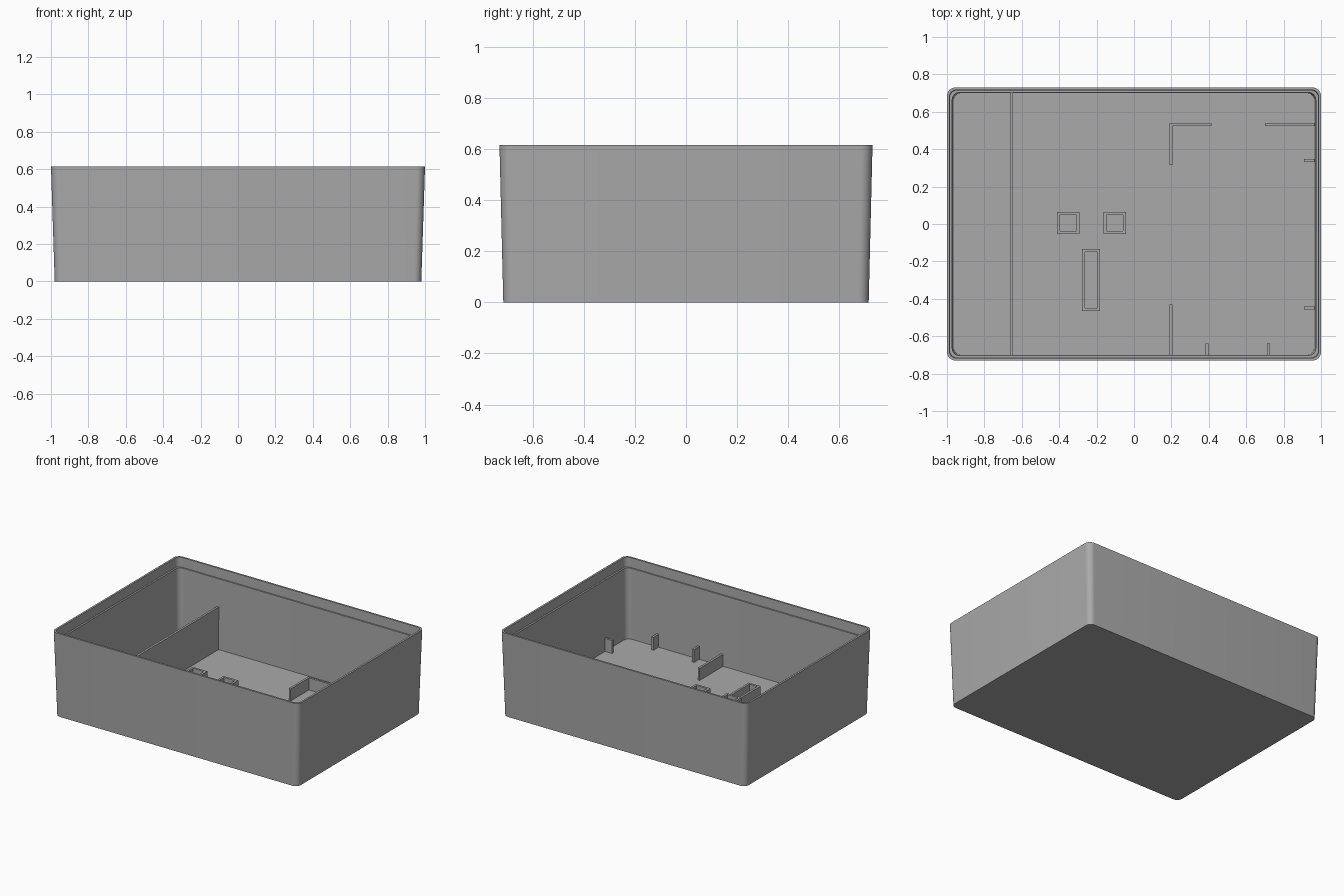
import bpy
import bmesh
import math

if "Cube" in bpy.data.objects:
    bpy.data.objects.remove(bpy.data.objects["Cube"], do_unlink=True)

grey = bpy.data.materials.new("plain grey")
grey.use_nodes = True
colour = (0.4, 0.4, 0.4, 1)
grey.diffuse_color = colour
grey.node_tree.nodes["Principled BSDF"].inputs["Base Color"].default_value = colour

FLOOR = 0.03
SINK = 0.02  # interior parts start slightly inside the floor


def outline(hx, hy, r, z, cx=0, cy=0, steps=8):
    """Rectangle with optional rounded corners, counter-clockwise."""
    points = []
    for i, (sx, sy) in enumerate([(1, 1), (-1, 1), (-1, -1), (1, -1)]):
        for k in range(steps + 1 if r else 1):
            a = math.pi / 2 * (i + k / steps)
            points.append((cx + sx * (hx - r) + r * math.cos(a),
                           cy + sy * (hy - r) + r * math.sin(a), z))
    return points


def loft(name, rings, caps=True):
    """Skin a stack of outlines; without caps, the last joins the first."""
    bm = bmesh.new()
    loops = [[bm.verts.new(p) for p in ring] for ring in rings]
    pairs = list(zip(loops, loops[1:]))
    if caps:
        bm.faces.new(loops[0][::-1])
        bm.faces.new(loops[-1])
    else:
        pairs.append((loops[-1], loops[0]))
    for a, b in pairs:
        for i in range(len(a)):
            j = (i + 1) % len(a)
            bm.faces.new((a[i], a[j], b[j], b[i]))
    bmesh.ops.recalc_face_normals(bm, faces=bm.faces)
    mesh = bpy.data.meshes.new(name)
    bm.to_mesh(mesh)
    bm.free()
    mesh.materials.append(grey)
    obj = bpy.data.objects.new(name, mesh)
    bpy.context.collection.objects.link(obj)
    return obj


def plate(name, x0, x1, y0, y1, top):
    """Upright wall standing on the floor."""
    args = ((x1 - x0) / 2, (y1 - y0) / 2, 0)
    centre = ((x0 + x1) / 2, (y0 + y1) / 2)
    loft(name, [outline(*args, z, *centre) for z in (SINK, top)])


def socket(name, cx, cy, hx, hy, top, wall):
    """Open rectangular tube standing on the floor."""
    sections = [(0, SINK), (0, top), (wall, top), (wall, SINK)]
    loft(name, [outline(hx - w, hy - w, 0, z, cx, cy) for w, z in sections],
         caps=False)


# Tapered tray with a stepped rim
tray = loft("tray_shell", [
    outline(0.98, 0.715, 0.04, 0),
    outline(1.0, 0.73, 0.045, 0.615),
    outline(0.986, 0.716, 0.034, 0.615),
    outline(0.984, 0.714, 0.034, 0.545),
    outline(0.972, 0.704, 0.04, 0.545),
    outline(0.965, 0.70, 0.04, FLOOR),
])
bpy.ops.object.select_all(action="DESELECT")
tray.select_set(True)
bpy.context.view_layer.objects.active = tray
bpy.ops.object.shade_smooth_by_angle(angle=math.radians(30))

# Tall divider across the tray
plate("divider", -0.663, -0.647, -0.702, 0.702, 0.34)

# Low partitions
LOW = 0.118
plate("front_partition", 0.19, 0.206, -0.702, -0.43, LOW)
plate("corner_partition_side", 0.19, 0.206, 0.315, 0.54, LOW)
plate("corner_partition_back", 0.204, 0.415, 0.525, 0.54, LOW)
plate("back_partition", 0.70, 0.968, 0.525, 0.54, LOW)

# Short ribs on the front wall and the side wall
RIB = 0.125
for i, x in enumerate((0.39, 0.72)):
    plate(f"front_rib_{i + 1}", x - 0.008, x + 0.008, -0.703, -0.64, RIB)
for i, y in enumerate((0.34, -0.45)):
    plate(f"side_rib_{i + 1}", 0.908, 0.968, y - 0.008, y + 0.008, RIB)

# Square sockets and one long socket
for i, x in enumerate((-0.352, -0.102)):
    socket(f"square_socket_{i + 1}", x, 0.005, 0.06, 0.058, 0.21, 0.016)
socket("long_socket", -0.23, -0.30, 0.048, 0.165, 0.10, 0.016)
